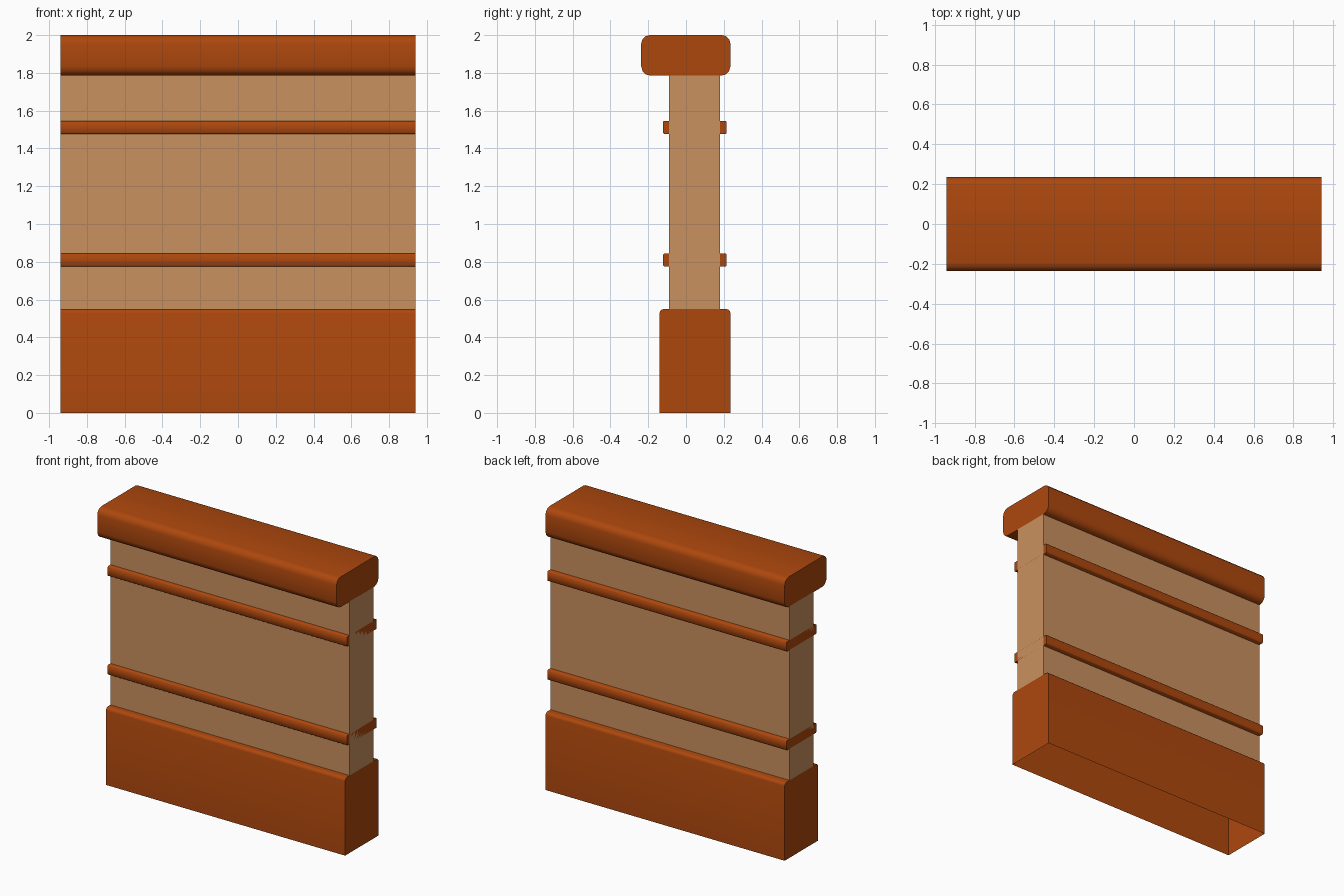
import bpy, bmesh, math

if "Cube" in bpy.data.objects:
    bpy.data.objects.remove(bpy.data.objects["Cube"])

HALF_LENGTH = 0.94


def material(name, rgb):
    m = bpy.data.materials.new(name)
    m.diffuse_color = (*rgb, 1.0)
    m.use_nodes = True
    m.node_tree.nodes["Principled BSDF"].inputs["Base Color"].default_value = m.diffuse_color
    return m


terracotta = material("terracotta", (0.42, 0.064, 0.004))
sandstone = material("sandstone", (0.59, 0.283, 0.114))


def corner(cy, cz, r, start, segs):
    """Quarter-round profile corner; r = 0 gives a sharp point."""
    if r == 0:
        return [(cy, cz)]
    return [(cy + r * math.cos(start + math.pi / 2 * i / segs),
             cz + r * math.sin(start + math.pi / 2 * i / segs))
            for i in range(segs + 1)]


def beam(name, y0, y1, z0, z1, mat, top=0.0, bottom=0.0, segs=3, open_bottom=False):
    """Rounded rectangle profile in y-z, extruded along x."""
    q = math.pi / 2
    pts = (corner(y1 - top, z1 - top, top, 0, segs)
           + corner(y0 + top, z1 - top, top, q, segs)
           + corner(y0 + bottom, z0 + bottom, bottom, 2 * q, segs)
           + corner(y1 - bottom, z0 + bottom, bottom, 3 * q, segs))
    bm = bmesh.new()
    face = bm.faces.new([bm.verts.new((-HALF_LENGTH, y, z)) for y, z in pts])
    ext = bmesh.ops.extrude_face_region(bm, geom=[face], use_keep_orig=True)
    moved = [g for g in ext["geom"] if isinstance(g, bmesh.types.BMVert)]
    bmesh.ops.translate(bm, verts=moved, vec=(2 * HALF_LENGTH, 0, 0))
    bmesh.ops.recalc_face_normals(bm, faces=bm.faces)
    if open_bottom:
        low = [f for f in bm.faces if all(v.co.z < z0 + 1e-5 for v in f.verts)]
        bmesh.ops.delete(bm, geom=low, context='FACES_ONLY')
    mesh = bpy.data.meshes.new(name)
    bm.to_mesh(mesh)
    bm.free()
    mesh.materials.append(mat)
    obj = bpy.data.objects.new(name, mesh)
    bpy.context.collection.objects.link(obj)
    # smooth the rounded edges, keep the ends sharp
    bpy.ops.object.select_all(action='DESELECT')
    obj.select_set(True)
    bpy.context.view_layer.objects.active = obj
    bpy.ops.object.shade_smooth_by_angle(angle=math.radians(50))
    return obj


# hollow plinth, open underneath
beam("base", -0.14, 0.235, 0.0, 0.55, terracotta, top=0.022, open_bottom=True)
# wall core
beam("wall", -0.09, 0.18, 0.55, 1.787, sandstone)
# two trim bands
for name, z in (("lower_band", 0.775), ("upper_band", 1.477)):
    beam(name, -0.121, 0.215, z, z + 0.069, terracotta, top=0.005, bottom=0.005, segs=1)
# rounded coping
beam("cap", -0.237, 0.235, 1.785, 2.0, terracotta, top=0.045, bottom=0.05)
